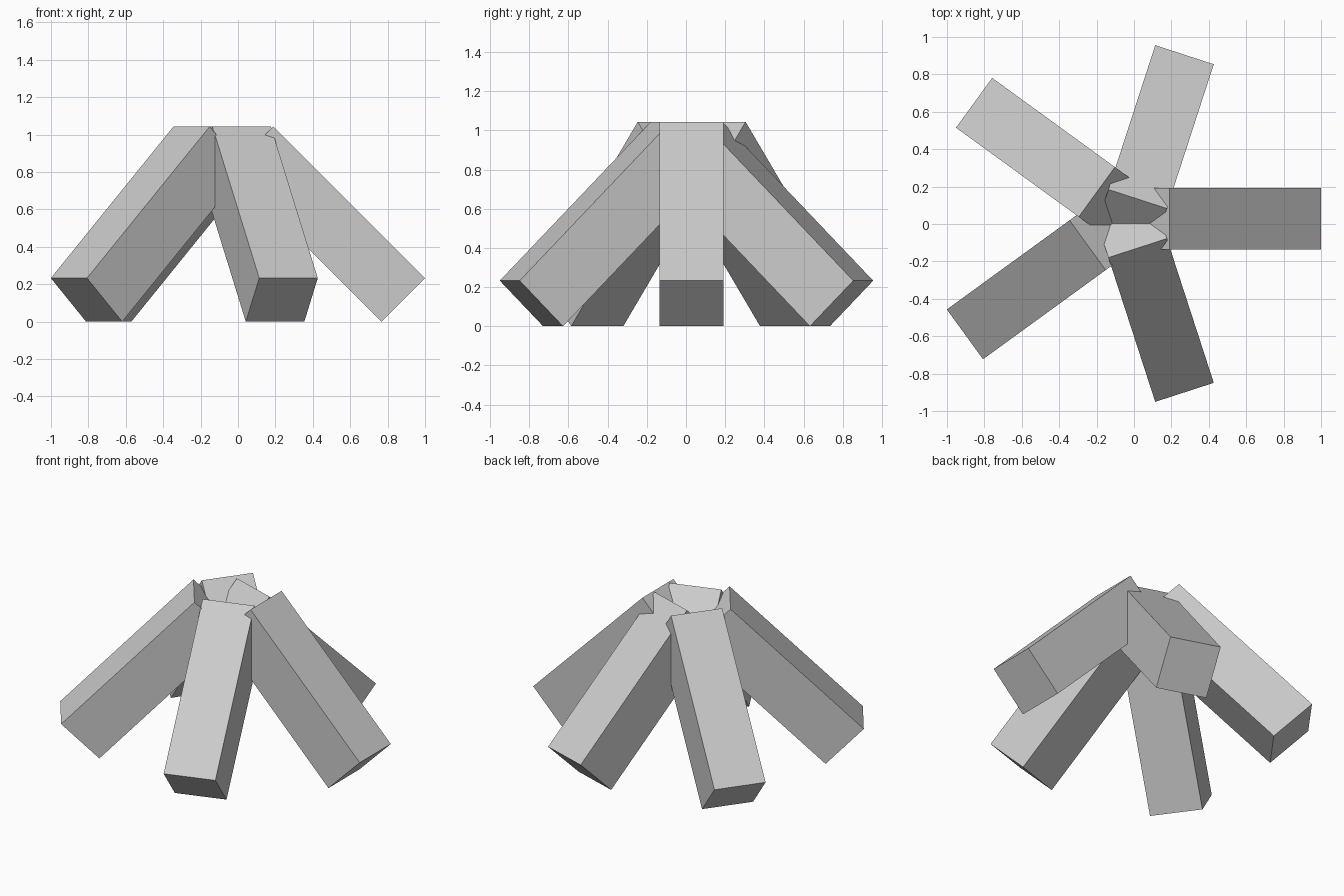
import bpy
from math import radians, cos, sin, sqrt
from mathutils import Vector, Matrix

if "Cube" in bpy.data.objects:
    bpy.data.objects.remove(bpy.data.objects["Cube"])

WIDTH = 0.329     # square section of every log
LENGTH = 1.147
FOOT_Z = WIDTH / sqrt(2)   # height of the outer edge when tilted 45 degrees


def leaning_log(name, angle, foot):
    """Square log leaning inward at 45 degrees; foot = middle of its outer edge."""
    out = Vector((cos(radians(angle)), sin(radians(angle)), 0))
    up = Vector((0, 0, 1))
    along = (up - out).normalized()
    normal = (up + out).normalized()
    side = normal.cross(along)
    centre = Vector((*foot, FOOT_Z)) + along * LENGTH / 2 - normal * WIDTH / 2
    bpy.ops.mesh.primitive_cube_add(size=1)
    log = bpy.context.object
    log.name = name
    rot = Matrix((along, side, normal)).transposed().to_4x4()
    scale = Matrix.Diagonal((LENGTH, WIDTH, WIDTH, 1))
    log.data.transform(rot @ scale)
    log.location = centre


# Five logs stacked in a slightly uneven ring
feet = [(1.0, 0.028), (0.27, 0.905), (-0.855, 0.648),
        (-0.904, -0.59), (0.27, -0.9)]
for i, foot in enumerate(feet):
    leaning_log(f"leaning_log_{i + 1}", 72 * i, foot)
